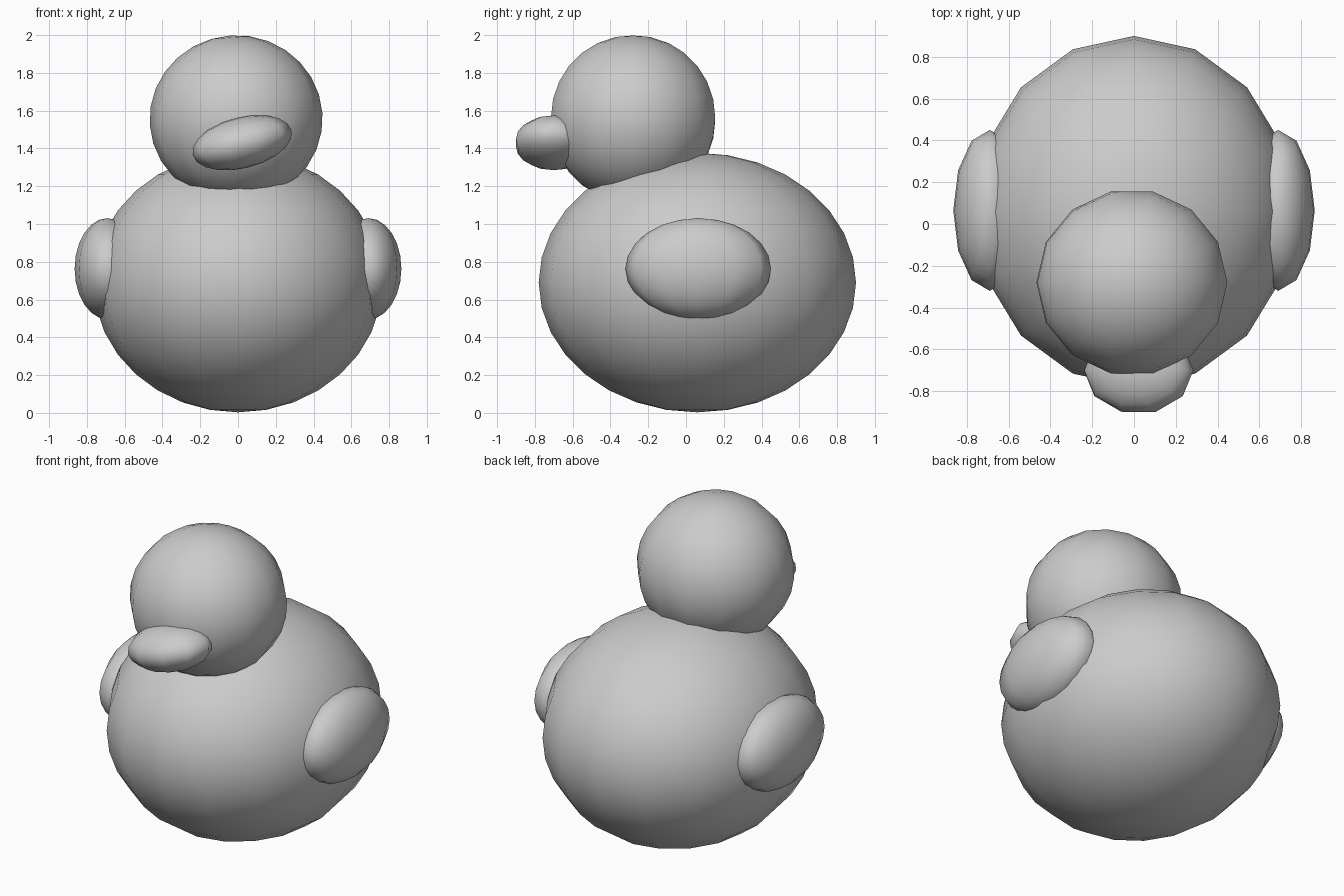
import bpy, bmesh
from math import radians, pi
from mathutils import Matrix

if "Cube" in bpy.data.objects:
    bpy.data.objects.remove(bpy.data.objects["Cube"])


def ellipsoid(name, centre, radii, segments, rings, roll=0):
    """Low-poly smooth ellipsoid with mesh vertices on the x axis, rolled about y."""
    bm = bmesh.new()
    bmesh.ops.create_uvsphere(bm, u_segments=segments, v_segments=rings, radius=1)
    if max(v.co.x for v in bm.verts) < 0.999:
        bm.transform(Matrix.Rotation(pi / 2, 4, 'Z'))
    bm.transform(Matrix.Diagonal((*radii, 1)))
    for f in bm.faces:
        f.smooth = True
    mesh = bpy.data.meshes.new(name)
    bm.to_mesh(mesh)
    bm.free()
    obj = bpy.data.objects.new(name, mesh)
    obj.location = centre
    obj.rotation_euler = (0, radians(roll), 0)
    bpy.context.collection.objects.link(obj)
    return obj


# Plump body
ellipsoid("body", (0, 0.06, 0.69), (0.765, 0.84, 0.687), 16, 16)

# Head, tipped slightly to one side
ellipsoid("head", (-0.01, -0.28, 1.556), (0.458, 0.446, 0.443), 14, 14, roll=-4)

# Flat oval beak, tilted
ellipsoid("beak", (0.022, -0.70, 1.43), (0.27, 0.21, 0.135), 10, 10, roll=-14)

# Pair of side wings
for side, x in (("left", -1), ("right", 1)):
    ellipsoid(side + "_wing", (x * 0.69, 0.065, 0.763), (0.175, 0.385, 0.268), 12, 12)
